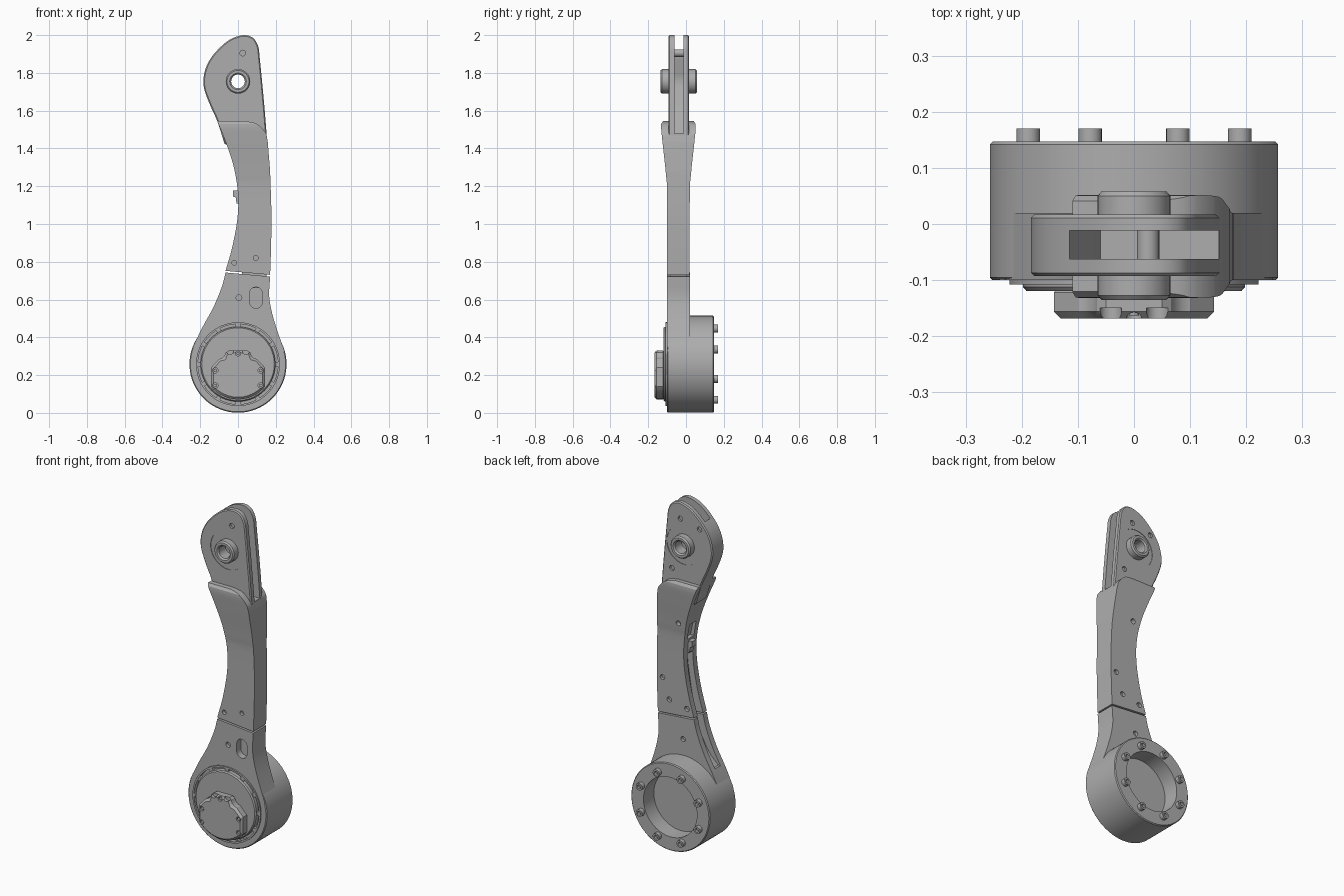
import bpy, bmesh, math
from mathutils import Vector, Matrix

cube = bpy.data.objects.get("Cube")
if cube:
    bpy.data.objects.remove(cube, do_unlink=True)

grey = bpy.data.materials.new("machined grey")
grey.use_nodes = True
COLOUR = (0.42, 0.42, 0.42, 1)
grey.diffuse_color = COLOUR
for node in grey.node_tree.nodes:
    if node.type == 'BSDF_PRINCIPLED':
        node.inputs["Base Color"].default_value = COLOUR


def finish(name, bm):
    bmesh.ops.recalc_face_normals(bm, faces=bm.faces)
    mesh = bpy.data.meshes.new(name)
    bm.to_mesh(mesh)
    bm.free()
    mesh.materials.append(grey)
    ob = bpy.data.objects.new(name, mesh)
    bpy.context.collection.objects.link(ob)
    return ob


def prism(name, pts, a, b, along_x=False):
    """Extrude an (x, z) outline from y=a to y=b, or a (y, z) outline along x."""
    bm = bmesh.new()
    place = (lambda p: (a, p[0], p[1])) if along_x else (lambda p: (p[0], a, p[1]))
    face = bm.faces.new([bm.verts.new(place(p)) for p in pts])
    out = bmesh.ops.extrude_face_region(bm, geom=[face])["geom"]
    step = Vector((b - a, 0, 0)) if along_x else Vector((0, b - a, 0))
    bmesh.ops.translate(bm, vec=step, verts=[v for v in out if isinstance(v, bmesh.types.BMVert)])
    return finish(name, bm)


def lathe(name, profile, x=0, z=0, steps=64, closed=True):
    """Turn a (radius, y) profile about an axis parallel to y."""
    bm = bmesh.new()
    vs = [bm.verts.new((r, y, 0)) for r, y in profile]
    es = [bm.edges.new(p) for p in zip(vs, vs[1:])]
    if closed:
        es.append(bm.edges.new((vs[-1], vs[0])))
    bmesh.ops.spin(bm, geom=vs + es, cent=(0, 0, 0), axis=(0, 1, 0), angle=math.tau, steps=steps)
    bmesh.ops.remove_doubles(bm, verts=bm.verts, dist=1e-5)
    bmesh.ops.translate(bm, vec=(x, 0, z), verts=bm.verts)
    return finish(name, bm)


def disc(name, r, a, b, x, z, steps=24):
    return lathe(name, [(0, a), (r, a), (r, b), (0, b)], x, z, steps, False)


def apply(ob, mod):
    bpy.context.view_layer.objects.active = ob
    bpy.ops.object.modifier_apply(modifier=mod.name)


def boolean(ob, cutter, op='DIFFERENCE', keep=False):
    mod = ob.modifiers.new("cut", 'BOOLEAN')
    mod.operation, mod.solver, mod.object = op, 'EXACT', cutter
    apply(ob, mod)
    if not keep:
        bpy.data.objects.remove(cutter, do_unlink=True)


def bevel(ob, width):
    mod = ob.modifiers.new("edge", 'BEVEL')
    mod.width, mod.segments, mod.limit_method = width, 1, 'ANGLE'
    mod.angle_limit = math.radians(50)
    apply(ob, mod)


def curve(pts, n=5):
    """Smooth open run through the given points."""
    pts = [Vector(p) for p in pts]
    ext = [2 * pts[0] - pts[1]] + pts + [2 * pts[-1] - pts[-2]]
    out = []
    for p0, p1, p2, p3 in zip(ext, ext[1:], ext[2:], ext[3:]):
        for i in range(n):
            t = i / n
            out.append(0.5 * (2 * p1 + (p2 - p0) * t + (2 * p0 - 5 * p1 + 4 * p2 - p3) * t * t
                              + (3 * p1 - p0 - 3 * p2 + p3) * t ** 3))
    return out + [pts[-1]]


HUB = 0.258      # height of the lower joint axis
PIVOT = 1.755    # height of the upper joint axis

# Round joint housing with rear bore and front seal groove
lathe("joint_housing", [(0, 0.05), (0.175, 0.05), (0.175, 0.147), (0.252, 0.147), (0.257, 0.142),
                        (0.257, -0.095), (0.252, -0.1), (0.222, -0.1), (0.222, -0.108),
                        (0.212, -0.108), (0.212, -0.085), (0.198, -0.085), (0.198, -0.112),
                        (0.192, -0.119), (0, -0.119)], z=HUB, steps=80, closed=False)

# Ribs across the groove
for i in range(12):
    rib = prism("seal_rib", [(-0.012, 0.195), (0.012, 0.195), (0.012, 0.215), (-0.012, 0.215)], -0.106, -0.08)
    rib.data.transform(Matrix.Translation((0, 0, HUB)) @ Matrix.Rotation(i * math.tau / 12, 4, 'Y'))

# Rear ring of socket screws
for i in range(8):
    a = (i + 0.5) * math.tau / 8
    lathe("rear_screw", [(0, 0.155), (0.011, 0.155), (0.011, 0.17), (0.021, 0.17), (0.021, 0.14), (0, 0.14)],
          0.204 * math.cos(a), HUB + 0.204 * math.sin(a), 20, False)

# Faceted motor cap
half = [(0.062, 0.33), (0.075, 0.292), (0.1, 0.285), (0.143, 0.24), (0.143, 0.14)]
low = [(0.187 * math.cos(a), HUB + 0.187 * math.sin(a))
       for a in (math.radians(-45 - 9 * i) for i in range(11))]
cap = prism("motor_cap", half + low + [(-x, z) for x, z in reversed(half)], -0.168, -0.11)
bevel(cap, 0.012)
for x, z in [(0.12, 0.225), (-0.12, 0.225), (0.12, 0.145), (-0.12, 0.145), (0, 0.315)]:
    boolean(cap, disc("cutter", 0.014, -0.2, -0.155, x, z, 16))
    disc("cap_screw", 0.009, -0.163, -0.15, x, z, 12)
for x in (-0.042, 0.042):
    boolean(cap, disc("cutter", 0.02, -0.2, -0.15, x, 0.33, 20))

# Lower link, flowing into the housing
left = curve([(-0.24, 0.345), (-0.19, 0.45), (-0.13, 0.56), (-0.085, 0.67), (-0.066, 0.743)])
right = curve([(0.17, 0.722), (0.165, 0.62), (0.18, 0.53), (0.21, 0.43), (0.247, 0.325)])
arc = [(0.235 * math.cos(a), HUB + 0.235 * math.sin(a))
       for a in (math.radians(20 + 7 * i) for i in range(20))]
lower_link = prism("lower_link", left + right + arc, -0.1, 0.02)

# Upper link: front outline intersected with a flaring side profile
left = curve([(-0.066, 0.752), (-0.03, 0.88), (-0.003, 1.03), (0, 1.16), (-0.022, 1.3), (-0.06, 1.42), (-0.11, 1.545)])
right = curve([(0.04, 1.545), (0.1, 1.53), (0.145, 1.485), (0.157, 1.44)])
right += curve([(0.17, 1.28), (0.177, 1.05), (0.175, 0.88), (0.17, 0.731)])
upper_link = prism("upper_link", left + right, -0.2, 0.2)
front_side = curve([(-0.1, 0.6), (-0.1, 1.14), (-0.107, 1.27), (-0.123, 1.42), (-0.131, 1.5), (-0.131, 1.53)])
section = front_side + [(-0.12, 1.546), (0.04, 1.546)]
section += [(-0.08 - p[0], p[1]) for p in reversed(front_side)]
boolean(upper_link, prism("cutter", section, -0.5, 0.5, True), 'INTERSECT')

# Tongue joining the two links behind the seam
prism("link_tongue", [(0.02, 0.66), (0.15, 0.66), (0.15, 0.8), (0.02, 0.8)], -0.085, 0.005)

# Cable channel along the concave edge
channel = prism("cutter", curve([(-0.165, 0.47), (-0.1, 0.54), (-0.04, 0.66), (-0.02, 0.74), (0.01, 0.88),
                                 (0.035, 1.05), (0.03, 1.1)], 3) + [(-0.3, 1.1), (-0.3, 0.47)], -0.065, -0.015)
boolean(lower_link, channel, keep=True)
boolean(upper_link, channel)
boolean(upper_link, prism("cutter", [(-0.2, 1.19), (0.02, 1.19), (0.0, 1.28), (-0.2, 1.28)], -0.07, -0.01))
prism("cable_clip", [(0.02, 1.1), (-0.008, 1.11), (-0.012, 1.14), (-0.026, 1.145),
                     (-0.026, 1.178), (0.02, 1.178)], -0.06, -0.02)

# Screw holes and the front slot
for x, z in [(0.095, 0.82), (-0.02, 0.795)]:
    boolean(upper_link, disc("cutter", 0.013, -0.2, -0.08, x, z, 16))
for x, z in [(0.095, 0.82), (-0.02, 0.795), (0.14, 0.94), (0.03, 1.29)]:
    boolean(upper_link, disc("cutter", 0.015, 0.002, 0.2, x, z, 16))
boolean(lower_link, disc("cutter", 0.015, -0.2, -0.08, 0.005, 0.61, 16))
boolean(lower_link, disc("cutter", 0.015, 0, 0.2, 0.005, 0.61, 16))
stadium = [(0.095 + 0.034 * math.cos(a), 0.61 + 0.034 * math.sin(a) + (0.022 if i < 9 else -0.022))
           for i, a in ((i, math.pi * (i - (i > 8)) / 8) for i in range(18))]
boolean(lower_link, prism("cutter", stadium, -0.2, -0.06))

# Forked head with one closed edge
head = curve([(-0.07, 1.42), (-0.11, 1.545), (-0.15, 1.635), (-0.18, 1.72), (-0.18, 1.79), (-0.155, 1.86),
              (-0.105, 1.925), (-0.04, 1.978), (0.03, 2.0), (0.08, 1.985), (0.107, 1.94), (0.115, 1.88)])
head += [(0.127, 1.76), (0.14, 1.62), (0.152, 1.47), (0.15, 1.42)]
fork = prism("fork_head", head, -0.093, 0.017)
bevel(fork, 0.006)
gap = prism("cutter", [(-0.115, 2.1), (-0.115, 1.87), (-0.15, 1.79), (-0.15, 1.73), (-0.08, 1.56),
                       (-0.06, 1.48), (0.3, 1.48), (0.3, 2.1)], -0.062, -0.012)
boolean(upper_link, gap, keep=True)
boolean(fork, gap)
for a, b in [(-0.2, -0.09), (0.014, 0.2)]:
    boolean(fork, disc("cutter", 0.114, a, b, 0, PIVOT, 48))
boolean(fork, disc("cutter", 0.036, -0.3, 0.3, 0, PIVOT, 32))
boolean(fork, disc("cutter", 0.015, -0.2, -0.08, 0.025, 1.905, 16))
for x, z in [(0.025, 1.905), (-0.1, 1.875), (0.08, 1.6)]:
    boolean(fork, disc("cutter", 0.015, 0.005, 0.2, x, z, 16))
disc("fork_spacer", 0.02, -0.065, -0.009, 0.025, 1.905)

# Pivot bosses on both outer faces
for tip, root in [(-0.135, -0.08), (0.058, 0.005)]:
    s = 0.008 if tip < 0 else -0.008
    lathe("pivot_boss", [(0.036, root), (0.065, root), (0.065, tip + s), (0.058, tip),
                         (0.044, tip), (0.036, tip + s)], z=PIVOT, steps=40)

# Smooth curved walls, keeping machined edges sharp
bpy.ops.object.select_all(action='DESELECT')
for ob in bpy.context.scene.objects:
    if ob.type == 'MESH' and grey.name in ob.data.materials:
        ob.select_set(True)
        bpy.context.view_layer.objects.active = ob
bpy.ops.object.shade_smooth_by_angle(angle=math.radians(30))
